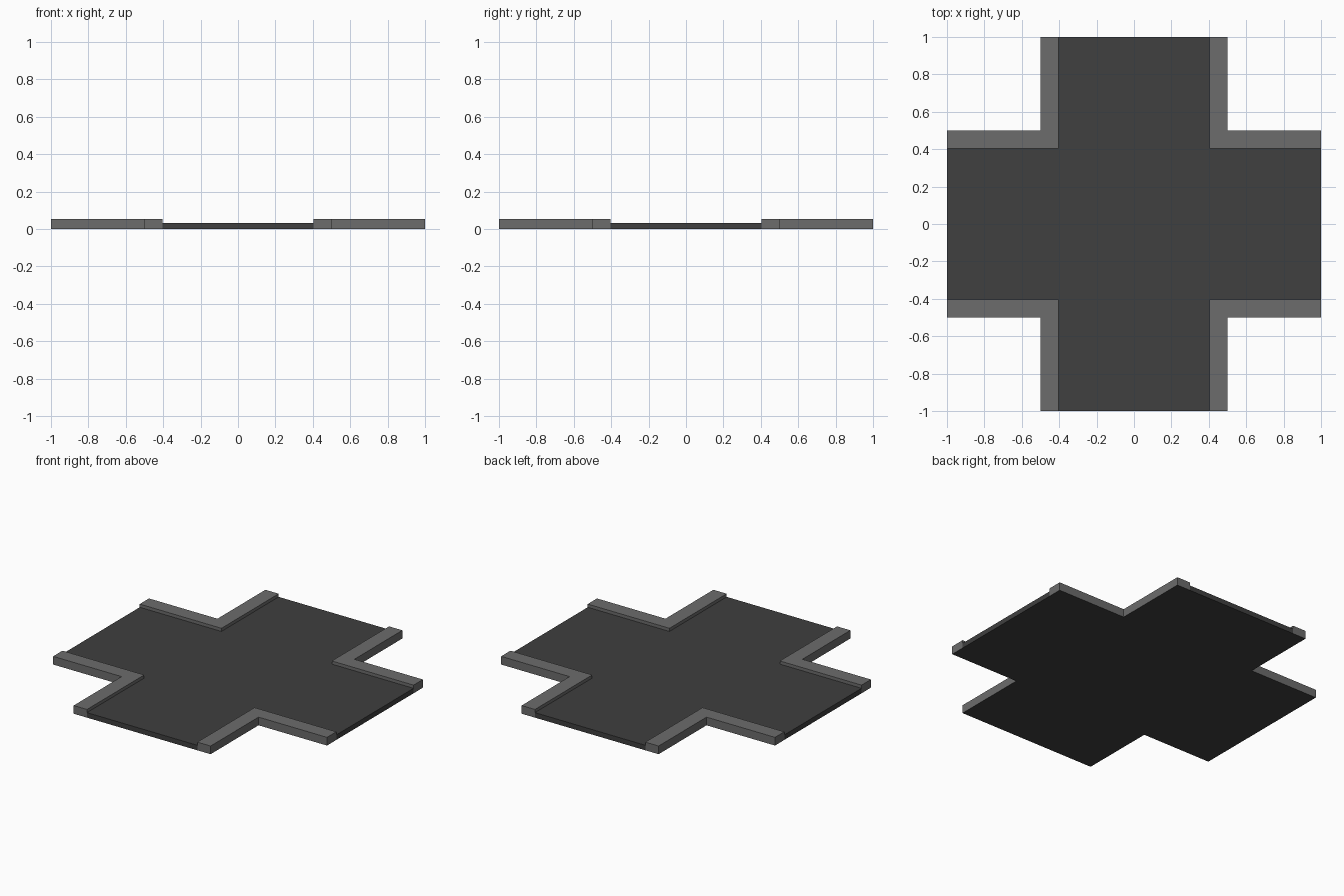
import bpy

if "Cube" in bpy.data.objects:
    bpy.data.objects.remove(bpy.data.objects["Cube"])

INNER, OUTER, END = 0.403, 0.5, 1.0
ROAD_Z, CURB_Z = 0.033, 0.054


def material(name, value):
    mat = bpy.data.materials.new(name)
    mat.diffuse_color = (value, value, value, 1)
    mat.use_nodes = True
    mat.node_tree.nodes["Principled BSDF"].inputs["Base Color"].default_value = mat.diffuse_color
    return mat


def add_object(name, verts, faces, mat):
    mesh = bpy.data.meshes.new(name)
    mesh.from_pydata(verts, [], faces)
    mesh.materials.append(mat)
    obj = bpy.data.objects.new(name, mesh)
    bpy.context.collection.objects.link(obj)
    return obj


def cross(w, z):
    # Counter-clockwise plus-shaped outline, three points per quadrant
    pts = []
    for k in range(4):
        for x, y in ((END, w), (w, w), (w, END)):
            for _ in range(k):
                x, y = -y, x
            pts.append((x, y, z))
    return pts


asphalt = material("asphalt", 0.05)
concrete = material("concrete", 0.15)

# Road surface with open arm ends closed, and an underside reaching below the curbs
verts = cross(INNER, ROAD_Z) + cross(OUTER, 0) + cross(INNER, 0)
faces = [tuple(range(12)), tuple(range(23, 11, -1))]
for k in range(4):
    a, b = 3 * k + 2, (3 * k + 3) % 12
    faces.append((a, 24 + a, 24 + b, b))
add_object("road", verts, faces, asphalt)

# L-shaped curb in each corner (its underside is covered by the road slab)
corner = [(INNER, INNER), (END, INNER), (END, OUTER),
          (OUTER, OUTER), (OUTER, END), (INNER, END)]
for sx, sy, name in ((1, 1, "back_right"), (-1, 1, "back_left"),
                     (-1, -1, "front_left"), (1, -1, "front_right")):
    outline = [(x * sx, y * sy) for x, y in corner]
    if sx * sy < 0:
        outline.reverse()
    verts = [(x, y, 0) for x, y in outline] + [(x, y, CURB_Z) for x, y in outline]
    faces = [tuple(range(6, 12))]
    for i in range(6):
        j = (i + 1) % 6
        faces.append((i, j, 6 + j, 6 + i))
    add_object("curb_" + name, verts, faces, concrete)
